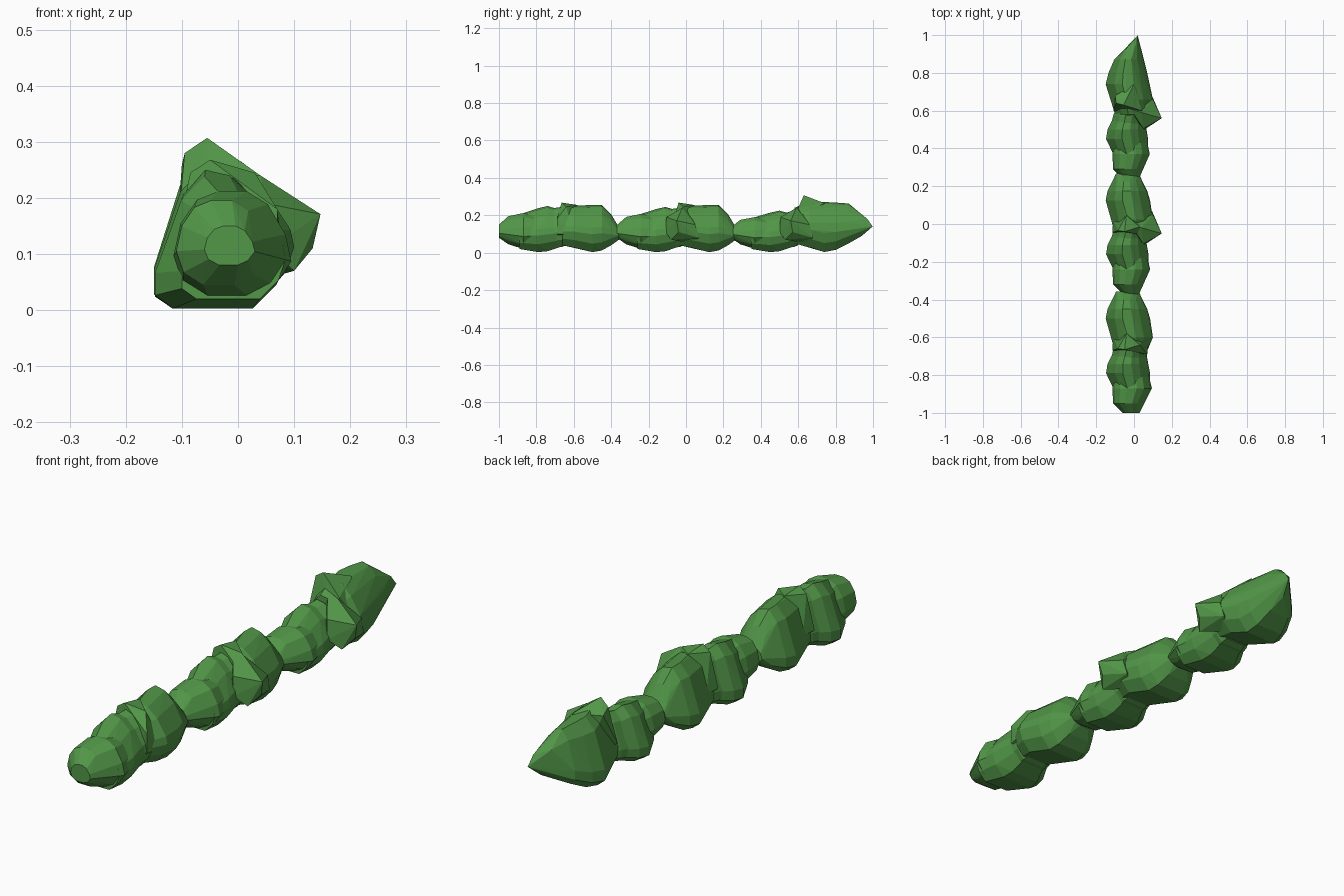
import bpy, bmesh, math

green = bpy.data.materials.new("leaf_green")
green.diffuse_color = (0.085, 0.31, 0.065, 1)

# Cross-sections in a unit box (x, z): a rounded nose and a leaning body
ROUND = [(0, .4), (.06, .7), (.2, .92), (.38, 1), (.62, 1), (.8, .88), (.95, .6),
         (1, .35), (.86, .12), (.65, 0), (.3, 0), (.08, .15)]
LEAN = [(0, .1), (0, .27), (.09, .52), (.2, .82), (.38, 1), (.58, .96), (.78, .8),
        (.97, .52), (1, .38), (.93, .18), (.75, 0), (.14, 0)]


def hull(name, points):
    bm = bmesh.new()
    for p in points:
        bm.verts.new(p)
    res = bmesh.ops.convex_hull(bm, input=bm.verts[:])
    junk = [v for v in bm.verts if not v.link_faces]
    bmesh.ops.delete(bm, geom=junk, context='VERTS')
    bmesh.ops.dissolve_limit(bm, angle_limit=math.radians(3), verts=bm.verts[:], edges=bm.edges[:])
    bmesh.ops.recalc_face_normals(bm, faces=bm.faces[:])
    me = bpy.data.meshes.new(name)
    bm.to_mesh(me)
    bm.free()
    me.materials.append(green)
    ob = bpy.data.objects.new(name, me)
    bpy.context.collection.objects.link(ob)


def rings(profile, sections, dy=0):
    # each section: y, left x, right x, bottom z, top z
    return [(l + (r - l) * u, y + dy, b + (t - b) * w)
            for y, l, r, b, t in sections for u, w in profile]


# Small clumps: a front nose, a middle lobe and a rear lobe
for i, (y0, s) in enumerate([(-1.0, 1.0), (-.37, .98), (.24, .96)]):
    h = [1, .98, .9][i]
    w = [1, .9, .88][i]
    n = f"small_clump_{i + 1}"
    hull(n + "_nose", rings(ROUND, [
        (0, -.06, .03 * w, .08, .15 * h), (.05, -.11, .05 * w, .045, .195 * h),
        (.13, -.115, .095 * w, .02, .212 * h), (.19, -.1, .08 * w, .03, .2 * h)], y0))
    hull(n + "_middle", rings(LEAN, [
        (.11, -.1, .085 * w, .02, .205 * h), (.21, -.148, .085 * w, .003, .238 * h),
        (.26, -.14, .075 * w, .008, .25 * h), (.34, -.1, .06 * w, .035, .225 * h)], y0))
    hull(n + "_rear", rings(LEAN, [
        (.27, -.125, .065 * w, .025, .235 * h), (.335, -.11, .07 * w, .03, .245 * h),
        (.36, -.1, .06 * w, .04, .23 * h)], y0))

# Large clumps behind the first two small ones
for i, y0 in enumerate([-.68, -.055]):
    hull(f"large_clump_{i + 1}", rings(LEAN, [
        (.02, -.105, .075, .04, .235), (.08, -.115, .1, .028, .25),
        (.18, -.15, .085, .003, .256), (.23, -.14, .07, .012, .255),
        (.28, -.115, .045, .04, .205)], y0) + rings(ROUND, [(.322, -.095, .025, .07, .135)], y0))
    # raised lip along the front of the clump
    hull(f"clump_lip_{i + 1}", [
        (-.05, y0 + .015, .268), (-.085, y0 + .02, .245), (.03, y0 + .04, .245),
        (-.115, y0 + .01, .1), (.07, y0 - .01, .1), (.07, y0 - .01, .18),
        (-.11, y0 + .08, .1), (.08, y0 + .08, .1), (-.04, y0 + .1, .255), (-.03, y0 + .06, .03)])

# Big tapered end clump
hull("end_clump", rings(LEAN, [
    (.58, -.1, .08, .05, .24), (.66, -.125, .1, .03, .275),
    (.74, -.15, .082, .004, .27), (.8, -.135, .07, .015, .268),
    (.87, -.105, .05, .05, .263)])
    + [(.02, .998, .14), (.015, .97, .18), (.0, .94, .09), (-.04, .93, .2)])

# Pointed crest at the front of the end clump
hull("end_crest", [
    (-.055, .63, .307), (-.095, .64, .28), (-.11, .6, .12), (-.1, .68, .26),
    (.04, .6, .24), (.06, .62, .2), (0, .74, .265), (-.02, .72, .06), (-.06, .58, .1), (.04, .56, .1)])

# Side spurs that stick out to the right
for i, y0 in enumerate([-.05, .56]):
    hull(f"side_spur_{i + 1}", [
        (.147, y0, .171), (.133, y0 + .01, .11), (.1, y0 - .03, .07), (.055, y0 - .06, .11),
        (.05, y0 - .055, .19), (.04, y0 + .03, .24), (-.02, y0 + .05, .25),
        (.1, y0 + .1, .15), (.095, y0 + .12, .08), (.03, y0 + .08, .05), (0, y0, .1)])
